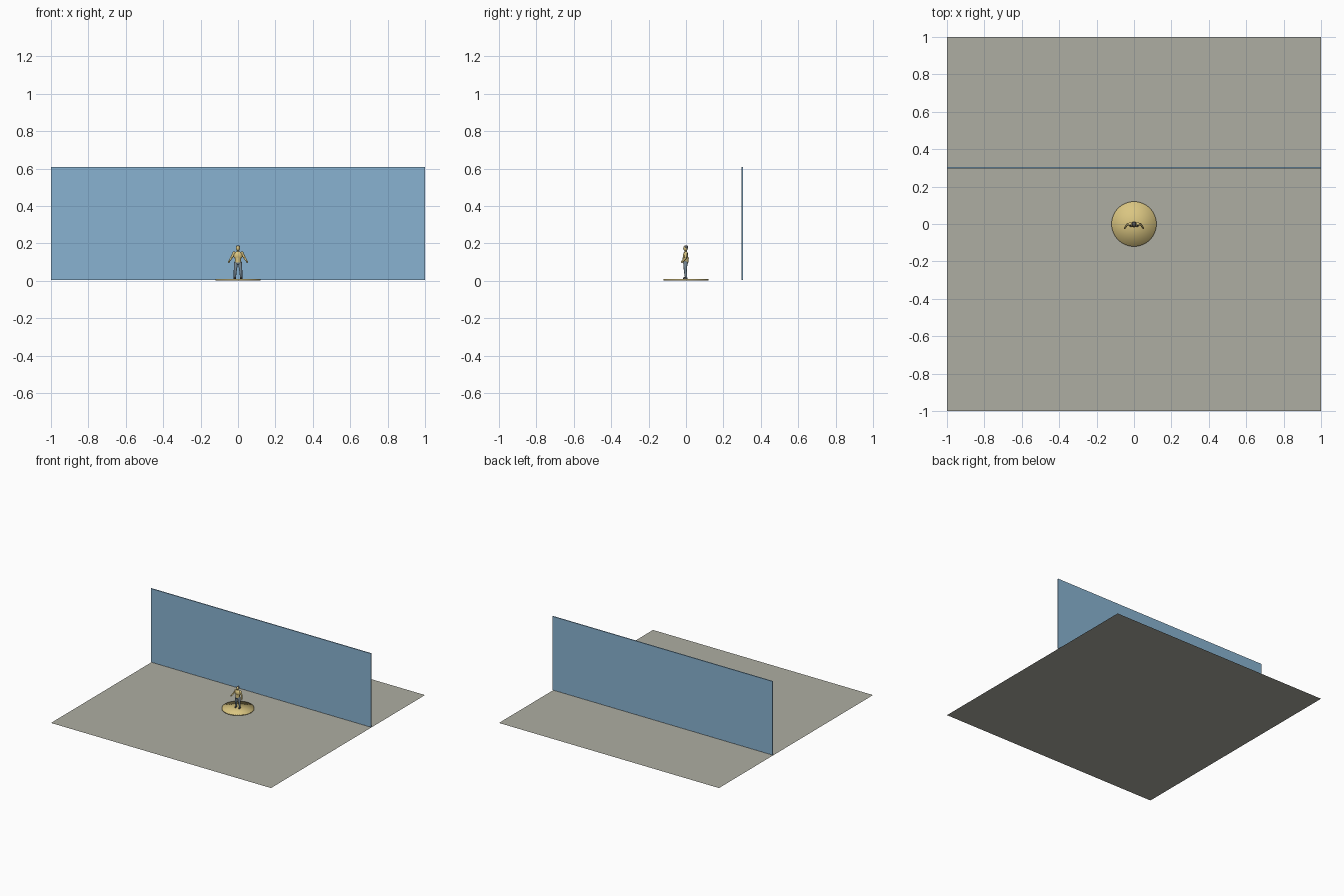
import bpy
from mathutils import Vector

if "Cube" in bpy.data.objects:
    bpy.data.objects.remove(bpy.data.objects["Cube"], do_unlink=True)


def material(name, color):
    m = bpy.data.materials.new(name)
    m.use_nodes = True
    m.diffuse_color = (*color, 1)
    m.node_tree.nodes["Principled BSDF"].inputs["Base Color"].default_value = (*color, 1)
    return m


STONE = material("stone grey", (0.42, 0.42, 0.36))
BLUE = material("wall blue", (0.25, 0.45, 0.64))
GOLD = material("sand gold", (0.70, 0.56, 0.22))
SLATE = material("slate trousers", (0.20, 0.27, 0.33))
DARK = material("dark helmet", (0.10, 0.10, 0.10))


def finish(name, mat, smooth=True):
    ob = bpy.context.object
    ob.name = name
    ob.data.materials.append(mat)
    if smooth:
        bpy.ops.object.shade_smooth()
    return ob


def ball(name, mat, loc, size):
    bpy.ops.mesh.primitive_uv_sphere_add(segments=16, ring_count=10, location=loc)
    bpy.context.object.scale = size
    return finish(name, mat)


def limb(name, mat, start, end, r1, r2):
    a, b = Vector(start), Vector(end)
    d = b - a
    bpy.ops.mesh.primitive_cone_add(vertices=12, radius1=r1, radius2=r2,
                                    depth=d.length, location=(a + b) / 2)
    ob = bpy.context.object
    ob.rotation_euler = d.to_track_quat("Z", "Y").to_euler()
    finish(name, mat, False)
    bpy.ops.object.shade_smooth_by_angle()
    return ob


# Ground and back wall
bpy.ops.mesh.primitive_plane_add(size=2)
finish("ground", STONE, False)
bpy.ops.mesh.primitive_cube_add(size=1, location=(0, 0.30, 0.3075))
bpy.context.object.scale = (2, 0.008, 0.605)
finish("back_wall", BLUE, False)

# Round stand with soft shading across its cap
bpy.ops.mesh.primitive_cylinder_add(vertices=48, radius=0.12, depth=0.009,
                                    end_fill_type="TRIFAN", location=(0, 0, 0.0055))
finish("round_stand", GOLD)

# Torso
ball("hips", SLATE, (0, -0.003, 0.098), (0.019, 0.013, 0.014))
limb("waist", GOLD, (0, -0.003, 0.098), (0, -0.002, 0.125), 0.016, 0.017)
ball("chest", GOLD, (0, -0.002, 0.135), (0.024, 0.014, 0.024))
limb("neck", GOLD, (0, -0.001, 0.150), (0, -0.002, 0.167), 0.007, 0.006)

# Head
ball("head", GOLD, (0, -0.003, 0.174), (0.011, 0.012, 0.014))
ball("helmet", DARK, (0, 0, 0.179), (0.012, 0.012, 0.011))

# Arms and legs on both sides
for side, s in (("left", 1), ("right", -1)):
    ball(side + "_shoulder", GOLD, (s * 0.021, 0, 0.148), (0.009, 0.009, 0.009))
    limb(side + "_upper_arm", GOLD, (s * 0.021, 0, 0.149), (s * 0.036, -0.002, 0.122), 0.0075, 0.006)
    limb(side + "_forearm", GOLD, (s * 0.036, -0.002, 0.123), (s * 0.047, -0.018, 0.105), 0.006, 0.0045)
    ball(side + "_hand", GOLD, (s * 0.049, -0.021, 0.102), (0.005, 0.006, 0.006))
    limb(side + "_thigh", SLATE, (s * 0.010, -0.002, 0.100), (s * 0.015, -0.004, 0.055), 0.011, 0.008)
    limb(side + "_shin", SLATE, (s * 0.015, -0.004, 0.056), (s * 0.017, 0.001, 0.014), 0.008, 0.006)
    ball(side + "_boot", DARK, (s * 0.018, -0.004, 0.014), (0.007, 0.013, 0.006))
